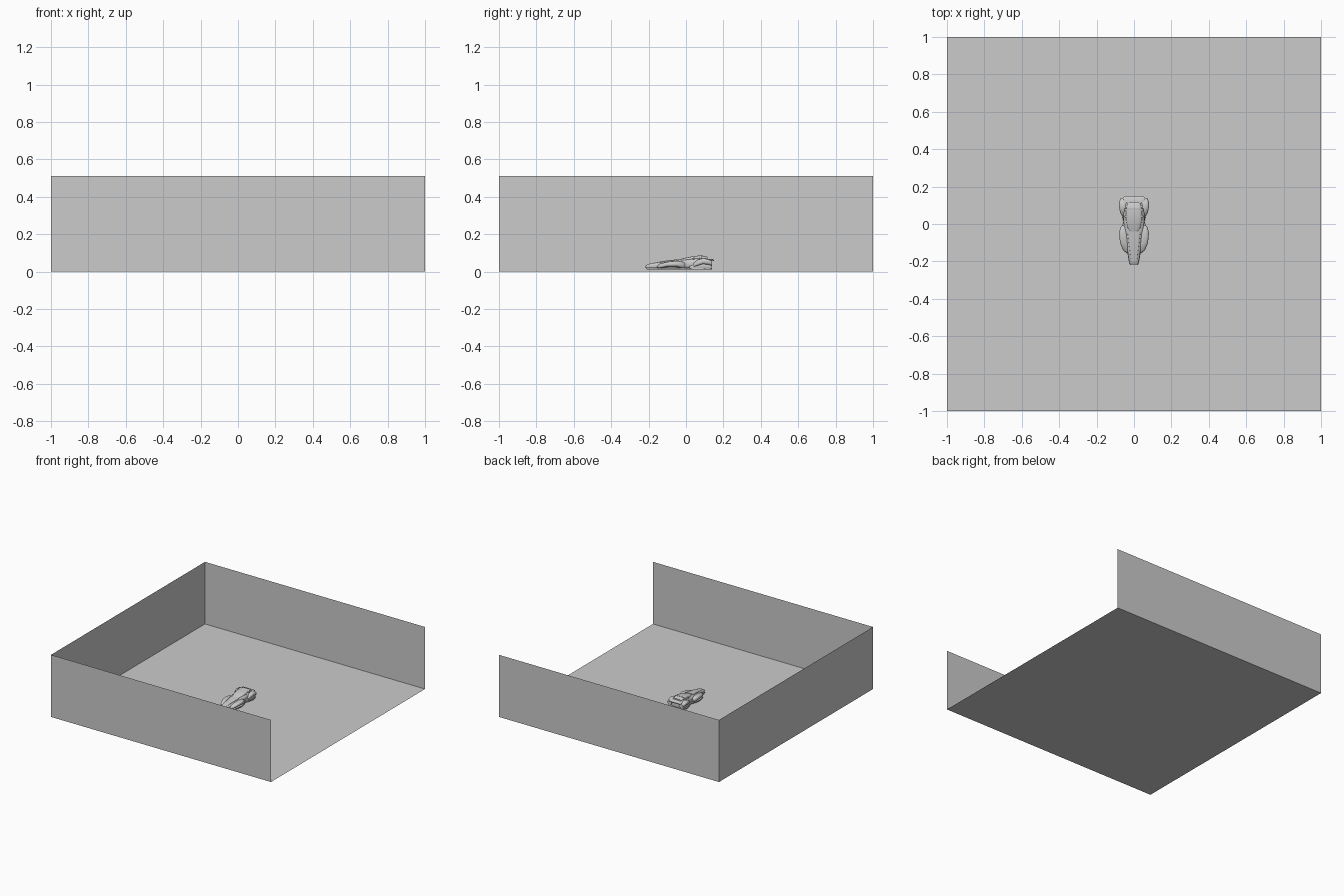
import bpy, bmesh
from math import sin, cos, pi, copysign


def finish(name, bm, smooth=True, mirror=False):
    bmesh.ops.recalc_face_normals(bm, faces=bm.faces[:])
    me = bpy.data.meshes.new(name)
    bm.to_mesh(me)
    bm.free()
    ob = bpy.data.objects.new(name, me)
    bpy.context.collection.objects.link(ob)
    if smooth:
        bpy.ops.object.select_all(action='DESELECT')
        ob.select_set(True)
        bpy.context.view_layer.objects.active = ob
        bpy.ops.object.shade_smooth_by_angle(angle=0.7)
    if mirror:
        ob.modifiers.new("Mirror", 'MIRROR')
    return ob


def panel(name, corners):
    bm = bmesh.new()
    bm.faces.new([bm.verts.new(c) for c in corners])
    return finish(name, bm, smooth=False)


def loft(name, stations, power=0.6, n=24, mirror=False):
    """Skin rounded sections; station = (y, centre x, half width, bottom z, top z)."""
    bm = bmesh.new()
    rings = []
    for y, cx, w, zb, zt in stations:
        ring = []
        for i in range(n):
            a = 2 * pi * (i + 0.5) / n
            c, s = cos(a), sin(a)
            x = cx + w * copysign(abs(c) ** power, c)
            z = (zb + zt) / 2 + (zt - zb) / 2 * copysign(abs(s) ** power, s)
            ring.append(bm.verts.new((x, y, z)))
        rings.append(ring)
    for a, b in zip(rings, rings[1:]):
        for i in range(n):
            j = (i + 1) % n
            bm.faces.new((a[i], a[j], b[j], b[i]))
    bm.faces.new(rings[0])
    bm.faces.new(rings[-1])
    return finish(name, bm, mirror=mirror)


def plate(name, outline, z0, z1):
    """Extrude a half outline (x, y), mirrored over x = 0."""
    pts = outline + [(-x, y) for x, y in reversed(outline)]
    bm = bmesh.new()
    f = bm.faces.new([bm.verts.new((x, y, z0)) for x, y in pts])
    r = bmesh.ops.extrude_face_region(bm, geom=[f])
    for v in r['geom']:
        if isinstance(v, bmesh.types.BMVert):
            v.co.z = z1
    return finish(name, bm, smooth=False)


# Display tray: floor and three thin walls, open on the right
H = 0.51
panel("floor", [(-1, -1, 0), (1, -1, 0), (1, 1, 0), (-1, 1, 0)])
panel("front_wall", [(-1, -1, 0), (1, -1, 0), (1, -1, H), (-1, -1, H)])
panel("back_wall", [(1, 1, 0), (-1, 1, 0), (-1, 1, H), (1, 1, H)])
panel("left_wall", [(-1, 1, 0), (-1, -1, 0), (-1, -1, H), (-1, 1, H)])

# Central hull of the racer, low nose rising to the tail
loft("hull", [(-0.216, 0, 0.020, 0.020, 0.032), (-0.205, 0, 0.026, 0.016, 0.039),
              (-0.15, 0, 0.034, 0.014, 0.049), (-0.06, 0, 0.047, 0.013, 0.060),
              (0.0, 0, 0.055, 0.013, 0.066), (0.05, 0, 0.058, 0.014, 0.073),
              (0.10, 0, 0.056, 0.015, 0.074), (0.13, 0, 0.048, 0.018, 0.064)])

# Canopy and raised nose panel
loft("canopy", [(-0.05, 0, 0.012, 0.050, 0.060), (-0.02, 0, 0.034, 0.050, 0.070),
                (0.02, 0, 0.042, 0.055, 0.079), (0.07, 0, 0.042, 0.060, 0.086),
                (0.105, 0, 0.036, 0.060, 0.084), (0.115, 0, 0.032, 0.062, 0.078)])
loft("nose_panel", [(-0.20, 0, 0.016, 0.030, 0.041), (-0.12, 0, 0.026, 0.040, 0.057),
                    (-0.04, 0, 0.036, 0.050, 0.066)], power=0.4)

# Swept front fenders
loft("front_fender", [(-0.155, 0.034, 0.004, 0.022, 0.030), (-0.14, 0.042, 0.017, 0.018, 0.042),
                      (-0.10, 0.052, 0.023, 0.026, 0.052), (-0.05, 0.056, 0.024, 0.026, 0.057),
                      (-0.02, 0.055, 0.019, 0.018, 0.054), (-0.005, 0.052, 0.008, 0.020, 0.046)],
     power=0.75, mirror=True)

# Rear fenders, arched underneath
loft("rear_fender", [(0.04, 0.054, 0.008, 0.024, 0.045), (0.06, 0.056, 0.018, 0.030, 0.062),
                     (0.09, 0.058, 0.022, 0.040, 0.071), (0.12, 0.057, 0.022, 0.036, 0.067),
                     (0.14, 0.053, 0.018, 0.030, 0.056)],
     power=0.75, mirror=True)

# Inner panels filling the rear arches
loft("rear_inner_panel", [(0.02, 0.048, 0.010, 0.014, 0.03), (0.08, 0.056, 0.012, 0.014, 0.05),
                          (0.135, 0.054, 0.012, 0.016, 0.045)], mirror=True)

# Flat underbody following the plan outline
plate("underbody", [(0.026, -0.21), (0.036, -0.15), (0.064, -0.13), (0.076, -0.06),
                    (0.064, -0.01), (0.054, 0.02), (0.066, 0.05), (0.076, 0.10), (0.060, 0.14)],
      0.010, 0.018)

# Tail spoiler and ridges across the rear deck
loft("tail_spoiler", [(0.118, 0, 0.052, 0.058, 0.068), (0.140, 0, 0.058, 0.060, 0.068),
                      (0.150, 0, 0.050, 0.055, 0.062)], power=0.4)
for k in range(2):
    y = 0.035 + 0.035 * k
    loft(f"deck_ridge_{k + 1}", [(y, 0, 0.052, 0.058, 0.078 + 0.006 * k),
                                 (y + 0.012, 0, 0.050, 0.06, 0.082 + 0.005 * k)], power=0.7)
